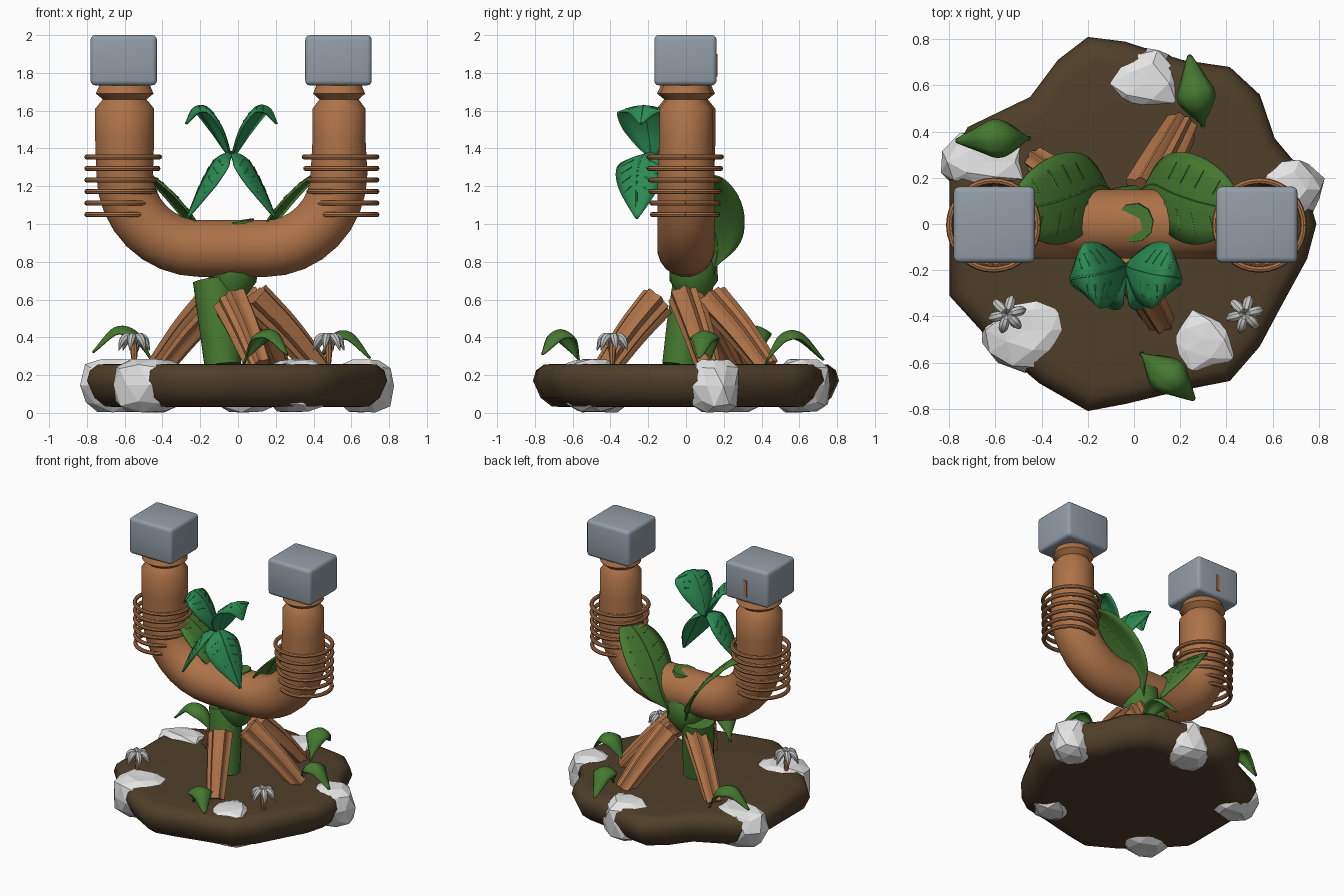
import bpy, bmesh, math, random
from mathutils import Vector, Matrix

random.seed(4)
if "Cube" in bpy.data.objects:
    bpy.data.objects.remove(bpy.data.objects["Cube"], do_unlink=True)


def material(name, *rgb):
    m = bpy.data.materials.new(name)
    m.use_nodes = True
    m.diffuse_color = (*rgb, 1)
    m.node_tree.nodes["Principled BSDF"].inputs["Base Color"].default_value = (*rgb, 1)
    return m


BARK = material("bark brown", 0.42, 0.17, 0.065)
SOIL = material("dark soil", 0.08, 0.05, 0.023)
STONE = material("white stone", 0.78, 0.78, 0.78)
PETAL = material("pale petal", 0.58, 0.58, 0.57)
METAL = material("blue grey metal", 0.29, 0.34, 0.39)
GREEN = material("leaf green", 0.06, 0.19, 0.03)
EMERALD = material("emerald green", 0.025, 0.26, 0.085)


def finish(name, bm, mat, angle=40):
    bmesh.ops.recalc_face_normals(bm, faces=bm.faces)
    me = bpy.data.meshes.new(name)
    bm.to_mesh(me)
    bm.free()
    me.materials.append(mat)
    for p in me.polygons:
        p.use_smooth = angle > 0
    if angle:
        me.set_sharp_from_angle(angle=math.radians(angle))
    ob = bpy.data.objects.new(name, me)
    bpy.context.collection.objects.link(ob)
    return ob


def loft(name, rings, mat, around=True, caps=True, angle=40):
    """Skin a list of point rows, as closed rings or open strips."""
    bm = bmesh.new()
    rows = [[bm.verts.new(p) for p in r] for r in rings]
    n = len(rows[0])
    for a, b in zip(rows, rows[1:]):
        for i in range(n if around else n - 1):
            j = (i + 1) % n
            bm.faces.new((a[i], a[j], b[j], b[i]))
    if caps:
        bm.faces.new(rows[0])
        bm.faces.new(rows[-1])
    return finish(name, bm, mat, angle)


def spline(pts, steps):
    """Catmull-Rom through points of any dimension."""
    P = [Vector(p) for p in pts]
    P = [2 * P[0] - P[1]] + P + [2 * P[-1] - P[-2]]
    out = []
    for i in range(1, len(P) - 2):
        a, b, c, d = P[i - 1:i + 3]
        for k in range(steps):
            t = k / steps
            out.append(0.5 * (2 * b + (c - a) * t + (2 * a - 5 * b + 4 * c - d) * t * t
                              + (3 * b - a - 3 * c + d) * t ** 3))
    return out + [P[-2]]


def tube(name, pts, mat, sides=16, steps=0, shape=lambda a: 1, angle=40):
    """Sweep a section along points given as x, y, z, radius."""
    pts = spline(pts, steps) if steps else [Vector(p) for p in pts]
    c = [p.to_3d() for p in pts]
    tan = [(c[min(i + 1, len(c) - 1)] - c[max(i - 1, 0)]).normalized() for i in range(len(c))]
    u = tan[0].orthogonal().normalized()
    rings = []
    for i, p in enumerate(c):
        if i:
            u = tan[i - 1].rotation_difference(tan[i]) @ u
        v = tan[i].cross(u)
        turns = [math.tau * k / sides for k in range(sides)]
        rings.append([p + pts[i][3] * shape(a) * (u * math.cos(a) + v * math.sin(a)) for a in turns])
    return loft(name, rings, mat, angle=angle)


def leaf(name, pts, half, mat, fold=0.25, veins=0, stalk=0.08):
    """Curved blade with a folded middle and optional raised veins."""
    spine = spline(pts, 6)
    flat = spine[-1] - spine[0]
    side = Vector((-flat.y, flat.x, 0)).normalized()
    last = len(spine) - 1

    def at(i, s, lift=0):
        d = (spine[min(i + 1, last)] - spine[max(i - 1, 0)]).normalized()
        up = d.cross(side)
        t = max(0, (i / last - stalk) / (1 - stalk))
        w = half * math.sin(math.pi * t ** 0.85) + 0.006
        return spine[i] + side * w * s + up * (lift - fold * w * abs(s) ** 1.6)

    cols = [-1, -0.6, -0.25, 0, 0.25, 0.6, 1]
    ob = loft(name, [[at(i, s) for s in cols] for i in range(last + 1)], mat, around=False, caps=False)
    solid = ob.modifiers.new("thickness", 'SOLIDIFY')
    solid.thickness = 0.01
    solid.offset = 0
    if veins:
        tube(name + "_midrib", [(*at(i, 0), 0.007) for i in range(last + 1)], mat, 6)
        for k in range(veins):
            i = int(last * (0.3 + 0.45 * k / veins))
            for s in (-1, 1):
                tube(name + "_vein", [(*at(i + 1, s * 0.3, 0.003), 0.006),
                                      (*at(i + 2, s * 0.75, 0.003), 0.005)], mat, 5)


# Soil island with an irregular rim
rim = [(-.2, .81), (-.04, .79), (.21, .71), (.415, .68), (.545, .56), (.61, .37), (.72, .24),
       (.79, 0), (.75, -.15), (.63, -.37), (.545, -.53), (.415, -.68), (.21, -.72), (-.04, -.78),
       (-.2, -.81), (-.41, -.69), (-.6, -.53), (-.8, -.31), (-.8, 0), (-.8, .28), (-.72, .42),
       (-.45, .55), (-.33, .71)]
layers = [(.8, .03), (.88, .035), (.95, .08), (1, .17), (.98, .225), (.93, .255), (.86, .26)]
loft("soil_island", [[(x * s, y * s, z) for x, y in rim] for s, z in layers], SOIL, angle=60)

# Faceted stones set in the rim
for x, y, rx, ry in [(.05, .61, .18, .16), (-.63, .27, .2, .14), (.67, .15, .15, .14),
                     (-.47, -.46, .21, .18), (.3, -.5, .17, .15)]:
    bm = bmesh.new()
    bmesh.ops.create_icosphere(bm, subdivisions=2, radius=1)
    for v in bm.verts:
        v.co *= random.uniform(0.88, 1.1)
        z = max(-.14, min(.135, v.co.z * .2)) + random.uniform(0, .008)
        v.co = Vector((x + v.co.x * rx, y + v.co.y * ry, .142 + z))
    finish("stone", bm, STONE, 0)

# Forked trunk: two upright arms joined by a bend, notched near the tops
left_x, right_x, bend_z = -.6, .535, 1.27
tops = [(1.74, .84), (1.69, .98), (1.66, .74), (1.61, 1), (1.45, 1)]
path = [(left_x, 0, z, .158 * k) for z, k in tops]
for cx, r, start in [(-.2, .4, 180), (.145, .39, 270)]:
    for k in range(9):
        a = math.radians(start + k * 11.25)
        path.append((cx + r * math.cos(a), 0, bend_z + .4 * math.sin(a), .152))
path += [(right_x, 0, z, .142 * k) for z, k in reversed(tops)]
tube("forked_trunk", path, BARK, 20)

# Rope rings round each arm
for x, sign in ((left_x, -1), (right_x, 1)):
    for k in range(6):
        r = .172 + .004 * k
        cx = x + sign * (.2 - r)
        ring = [(cx + r * math.cos(a), -.005 + r * math.sin(a)) for a in
                [math.tau * i / 32 for i in range(33)]]
        tube("rope_ring", [(*p, 1.05 + .061 * k, .014) for p in ring], BARK, 8)

# Metal end blocks with a small bark chip on one
for x in (-.605, .532):
    bm = bmesh.new()
    bmesh.ops.create_cube(bm, size=1, matrix=Matrix.Translation((x, -.003, 1.867))
                          @ Matrix.Diagonal((.352, .33, .266, 1)))
    bmesh.ops.bevel(bm, geom=bm.edges[:], offset=.025, segments=3, profile=.5, affect='EDGES')
    finish("metal_block", bm, METAL, 60)
bm = bmesh.new()
bmesh.ops.create_cube(bm, size=1, matrix=Matrix.Translation((-.6, .163, 1.84))
                      @ Matrix.Diagonal((.025, .009, .12, 1)))
finish("bark_chip", bm, BARK, 0)

# Green stem below and through the trunk
tube("lower_stem", [(-.08, -.03, .25, .1), (-.1, 0, .45, .108), (-.13, .04, .7, .112)], GREEN, 12)
tube("upper_stem", [(-.03, .04, .6, .06), (-.03, .04, .7, .13), (-.02, .04, .8, .13),
                    (.02, .01, .9, .09), (0, .005, 1.015, .085)], GREEN, 10)

# Grooved roots
for top, foot in [((-.04, -.15, .59), (.11, -.42, .24)), ((.08, 0, .61), (.42, .12, .24)),
                  ((.05, .13, .61), (.21, .43, .24)), ((-.12, .06, .6), (-.42, .27, .24))]:
    a, b = Vector(top), Vector(foot)
    mid = a.lerp(b, .5) + Vector((0, 0, .015))
    tube("root", [(*a, .085), (*mid, .075), (*b, .06)], BARK, 32, 5,
         lambda t: (1 + .13 * math.cos(8 * t)) * (1 - .12 * math.cos(2 * t)), 60)

# Broad leaves behind and front leaf cluster, mirrored about the stem
for s in (-1, 1):
    def flip(pts, c=-.035):
        return [(c + s * x, y, z) for x, y, z in pts]
    leaf("broad_leaf", flip([(.06, .14, .72), (.12, .17, .88), (.21, .13, 1.04), (.33, .09, 1.18),
                             (.44, .07, 1.26), (.53, .07, 1.25)]), .185, GREEN, .12, 4)
    leaf("upper_cluster_leaf", flip([(0, -.18, 1.35), (.05, -.2, 1.5), (.13, -.22, 1.615),
                                     (.2, -.23, 1.61), (.24, -.24, 1.53)]), .14, EMERALD, .25, 4, 0)
    leaf("lower_cluster_leaf", flip([(0, -.18, 1.38), (.08, -.24, 1.34), (.16, -.26, 1.2),
                                     (.235, -.26, 1.03)]), .13, EMERALD, .3, 4, 0)

# Small arching ground leaves
for pts in [[(.3, .42, .26), (.28, .5, .41), (.26, .61, .42), (.24, .73, .28)],
            [(-.45, .37, .26), (-.53, .37, .42), (-.65, .37, .45), (-.77, .36, .32)],
            [(.03, -.56, .26), (.1, -.62, .41), (.19, -.69, .43), (.26, -.76, .31)],
            [(.42, .13, .26), (.5, .11, .41), (.6, .09, .42), (.7, .07, .29)]]:
    leaf("ground_leaf", pts, .075, GREEN, .5)

# Drooping six-petal flowers
for x, y in ((-.55, -.39), (.48, -.39)):
    tube("flower_stem", [(x, y, .25, .012), (x, y, .33, .02), (x, y, .39, .012)], BARK, 8)
    for k in range(6):
        a = k * math.tau / 6 + .25
        arch = [(.005, .37, .008), (.028, .405, .02), (.06, .385, .021), (.085, .33, .002)]
        tube("flower_petal", [(x + d * math.cos(a), y + d * math.sin(a), z, r) for d, z, r in arch],
             PETAL, 8, 3)
